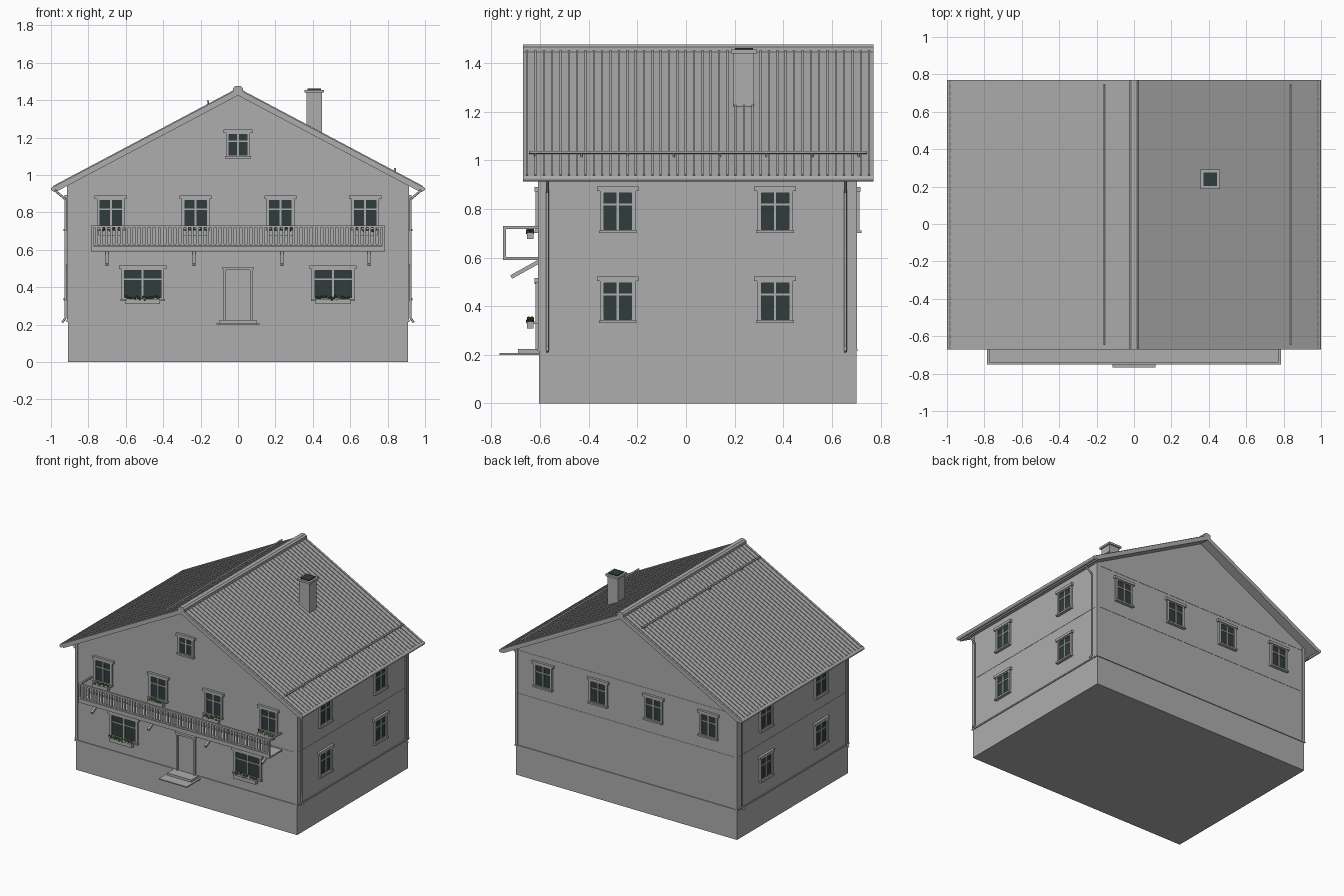
import bpy, bmesh, math, random
from mathutils import Matrix, Vector

random.seed(4)
if "Cube" in bpy.data.objects:
    bpy.data.objects.remove(bpy.data.objects["Cube"])


def material(name, rgb):
    m = bpy.data.materials.new(name)
    m.use_nodes = True
    m.diffuse_color = (*rgb, 1)
    m.node_tree.nodes["Principled BSDF"].inputs["Base Color"].default_value = (*rgb, 1)
    return m


GREY = material("plain grey", (0.42, 0.42, 0.42))
GLASS = material("dark glass", (0.03, 0.045, 0.045))
GREEN = material("leaf green", (0.06, 0.16, 0.035))


class Part:
    """Collects simple solids and turns them into one named object."""

    def __init__(self, name, mat=GREY, base=None):
        self.name, self.mat, self.bm = name, mat, bmesh.new()
        self.base = base or Matrix()

    def box(self, lo, hi, turn=None):
        lo, hi = Vector(lo), Vector(hi)
        m = Matrix.Translation((lo + hi) / 2) @ Matrix.Diagonal((*(hi - lo), 1))
        bmesh.ops.create_cube(self.bm, size=1, matrix=self.base @ (turn or Matrix()) @ m)

    def rod(self, p, q, r, sides=8):
        p, q = Vector(p), Vector(q)
        d = q - p
        m = Matrix.Translation((p + q) / 2) @ d.to_track_quat("Z", "Y").to_matrix().to_4x4()
        bmesh.ops.create_cone(self.bm, cap_ends=True, segments=sides, radius1=r, radius2=r,
                              depth=d.length, matrix=m)

    def prism(self, profile, y0, y1):
        f = self.bm.faces.new([self.bm.verts.new((x, y0, z)) for x, z in profile])
        ext = bmesh.ops.extrude_face_region(self.bm, geom=[f])["geom"]
        moved = [v for v in ext if isinstance(v, bmesh.types.BMVert)]
        bmesh.ops.translate(self.bm, verts=moved, vec=(0, y1 - y0, 0))

    def leaf(self, pos, r):
        m = self.base @ Matrix.Translation(pos)
        bmesh.ops.create_icosphere(self.bm, subdivisions=1, radius=r, matrix=m)

    def done(self, smooth=False):
        bmesh.ops.recalc_face_normals(self.bm, faces=self.bm.faces)
        mesh = bpy.data.meshes.new(self.name)
        self.bm.to_mesh(mesh)
        self.bm.free()
        mesh.materials.append(self.mat)
        ob = bpy.data.objects.new(self.name, mesh)
        bpy.context.collection.objects.link(ob)
        if smooth:
            for p in mesh.polygons:
                p.use_smooth = len(p.vertices) == 4


# Main dimensions
W, FRONT, BACK, BASE = 0.91, -0.605, 0.70, 0.215
RF, RB, EAVE, APEX, SLOPE = -0.67, 0.77, 0.985, 1.46, 0.53
THICK = 0.035
MID = (FRONT + BACK) / 2


def roof_z(x):
    return APEX - SLOPE * abs(x)


# Plinth, walls, corner boards and floor bands
p = Part("plinth")
p.box((-W, FRONT, 0), (W, BACK, BASE))
p.done()

p = Part("walls")
top = roof_z(W) - THICK / 2
p.prism([(-W, BASE), (W, BASE), (W, top), (0, APEX - THICK / 2), (-W, top)], FRONT, BACK)
p.done()

p = Part("wall_trim")
for z, t, out in ((BASE, 0.01, 0.006), (0.605, 0.006, 0.002)):
    p.box((-W - out, FRONT - out, z), (W + out, BACK + out, z + t))
for x in (-1, 1):
    for y, s in ((FRONT, 1), (BACK, -1)):
        a, b = sorted((x * (W + 0.004), x * (W - 0.018)))
        c, d = sorted((y - s * 0.004, y + s * 0.018))
        p.box((a, c, BASE), (b, d, top - 0.01))
p.box((-W, BACK, 0.925), (W, BACK + 0.002, 0.931))
p.done()

# Roof slab with raised seams and ridge cap
p = Part("roof")
edge = roof_z(EAVE)
p.prism([(-EAVE, edge), (0, APEX), (EAVE, edge), (EAVE - 0.018, edge - THICK + 0.01),
         (0, APEX - THICK), (-EAVE + 0.018, edge - THICK + 0.01)], RF, RB)
p.done()

pitch = math.atan(SLOPE)
length = EAVE / math.cos(pitch)
p = Part("roof_seams")
count = 42
for side in (0, math.pi):
    turn = (Matrix.Translation((0, 0, APEX)) @ Matrix.Rotation(side, 4, "Z")
            @ Matrix.Rotation(pitch, 4, "Y"))
    for i in range(count):
        y = (RF + (i + 0.5) * (RB - RF) / count) * (-1 if side else 1)
        p.box((0, y - 0.004, -0.004), (length, y + 0.004, 0.005), turn)
p.done()

p = Part("ridge_cap")
r = 0.027
p.prism([(-r, APEX - 0.015), (-r, APEX + 0.005), (-0.015, 1.475), (0.015, 1.475),
         (r, APEX + 0.005), (r, APEX - 0.015)], RF, RB)
p.done()

# Snow guards, gutters and downpipes
p = Part("snow_guards")
for x in (-0.16, 0.84):
    p.rod((x, -0.645, roof_z(x) + 0.018), (x, 0.745, roof_z(x) + 0.018), 0.006)
    for i in range(8):
        y = -0.62 + i * 0.19
        p.rod((x, y, roof_z(x) - 0.005), (x, y, roof_z(x) + 0.018), 0.004)
p.done(True)

p = Part("gutters_and_downpipes")
for s in (-1, 1):
    p.rod((s * 0.987, RF, 0.925), (s * 0.987, RB, 0.925), 0.013, 10)
    for y in (-0.57, 0.655):
        path = [(0.98, 0.918), (0.922, 0.87), (0.922, 0.235), (0.94, 0.212)]
        for (x0, z0), (x1, z1) in zip(path, path[1:]):
            p.rod((s * x0, y, z0), (s * x1, y, z1), 0.006)
p.done(True)

# Chimney
p = Part("chimney")
p.box((0.365, 0.195, 1.15), (0.45, 0.28, 1.445))
p.box((0.355, 0.186, 1.44), (0.46, 0.291, 1.455))
p.done()
p = Part("chimney_opening", GLASS)
p.box((0.371, 0.202, 1.455), (0.444, 0.275, 1.462))
p.done()


# Windows: local x along the wall, local -y outward, origin at the bottom centre of the glass
def window(name, base, w, h, border=0.017, bar=0.68):
    f = Part(name + "_frame", GREY, base)
    a, b = w / 2, w / 2 + border
    for s in (-1, 1):
        x0, x1 = sorted((s * a, s * b))
        f.box((x0, -0.013, -0.012), (x1, 0.005, h + 0.012))
    f.box((-b - 0.012, -0.018, h + 0.008), (b + 0.012, 0.005, h + 0.027))
    f.box((-b - 0.004, -0.022, -0.016), (b + 0.004, 0.005, -0.004))
    f.box((-a, -0.011, -0.004), (a, 0.005, 0))
    f.box((-a, -0.013, h), (a, 0.005, h + 0.008))
    f.box((-0.005, -0.009, 0), (0.005, 0.005, h))
    f.box((-a, -0.009, h * bar - 0.004), (a, 0.005, h * bar + 0.004))
    f.done()
    g = Part(name + "_glass", GLASS, base)
    g.box((-a, -0.004, 0), (a, 0.002, h))
    g.done()


def flower_box(name, base, w, drop):
    b = Part(name + "_trough", GREY, base)
    b.box((-w / 2, -0.048, drop - 0.028), (w / 2, -0.022, drop))
    b.done()
    f = Part(name + "_leaves", GREEN, base)
    for i in range(int(w / 0.009)):
        x = -w / 2 + 0.006 + i * 0.009
        f.leaf((x, random.uniform(-0.046, -0.026), drop + random.uniform(-0.006, 0.014)), 0.008)
    f.done()


def on_wall(x, y, z, angle):
    return Matrix.Translation((x, y, z)) @ Matrix.Rotation(angle, 4, "Z")


UP, LOW, H = 0.716, 0.346, 0.148
for i, x in enumerate((-0.68, -0.227, 0.227, 0.68)):
    front = on_wall(x, FRONT, UP, 0)
    window(f"front_upper_window_{i}", front, 0.115, H)
    flower_box(f"upper_flowers_{i}", front, 0.13, -0.012)
    window(f"back_window_{i}", on_wall(x, BACK, UP, math.pi), 0.115, H)
for i, x in enumerate((-0.51, 0.508)):
    front = on_wall(x, FRONT, 0.342, 0)
    window(f"front_lower_window_{i}", front, 0.195, 0.148)
    flower_box(f"lower_flowers_{i}", front, 0.185, -0.005)
window("attic_window", on_wall(0, FRONT, 1.105, 0), 0.095, 0.112)
for s, side in ((1, "left"), (-1, "right")):
    for y in (-0.28, 0.366):
        for z, level in ((UP, "upper"), (LOW, "lower")):
            place = "front" if y < 0 else "rear"
            window(f"{side}_{level}_{place}_window",
                   on_wall(s * W, y, z, s * math.pi / 2), 0.113, 0.15)

# Door with its surround and steps
p = Part("door")
p.box((-0.063, FRONT - 0.004, 0.225), (0.063, FRONT + 0.01, 0.492))
p.done()
p = Part("door_surround")
for s in (-1, 1):
    a, b = sorted((s * 0.063, s * 0.078))
    p.box((a, FRONT - 0.014, 0.225), (b, FRONT, 0.495))
p.box((-0.083, FRONT - 0.018, 0.492), (0.083, FRONT, 0.508))
p.done()
p = Part("door_steps")
p.box((-0.1, -0.69, 0.208), (0.1, FRONT, 0.225))
p.box((-0.115, -0.766, 0.2), (0.115, FRONT, 0.208))
p.done()

# Balcony floor, railing and braces
BX, BY = 0.785, -0.752
p = Part("balcony_floor")
p.box((-BX, BY, 0.59), (BX, FRONT, 0.602))
p.box((-BX, BY, 0.59), (BX, BY + 0.01, 0.62))
p.done()
p = Part("balcony_railing")
p.box((-BX, BY, 0.718), (BX, BY + 0.014, 0.73))
p.box((-BX, BY + 0.002, 0.622), (BX, BY + 0.01, 0.632))
for s in (-1, 1):
    a, b = sorted((s * BX, s * (BX - 0.012)))
    p.box((a, BY, 0.6), (b, BY + 0.012, 0.72))
    p.box((a, BY, 0.718), (b, FRONT, 0.73))
slats = 58
for i in range(1, slats):
    x = -BX + i * 2 * BX / slats
    p.box((x - 0.007, BY + 0.003, 0.625), (x + 0.007, BY + 0.009, 0.72))
p.done()
p = Part("balcony_braces")
for x in (-0.7, -0.235, 0.235, 0.7):
    tilt = Matrix.Translation((x, FRONT, 0.583)) @ Matrix.Rotation(math.radians(29), 4, "X")
    p.box((-0.008, -0.13, -0.008), (0.008, 0.01, 0.008), tilt)
p.done()
